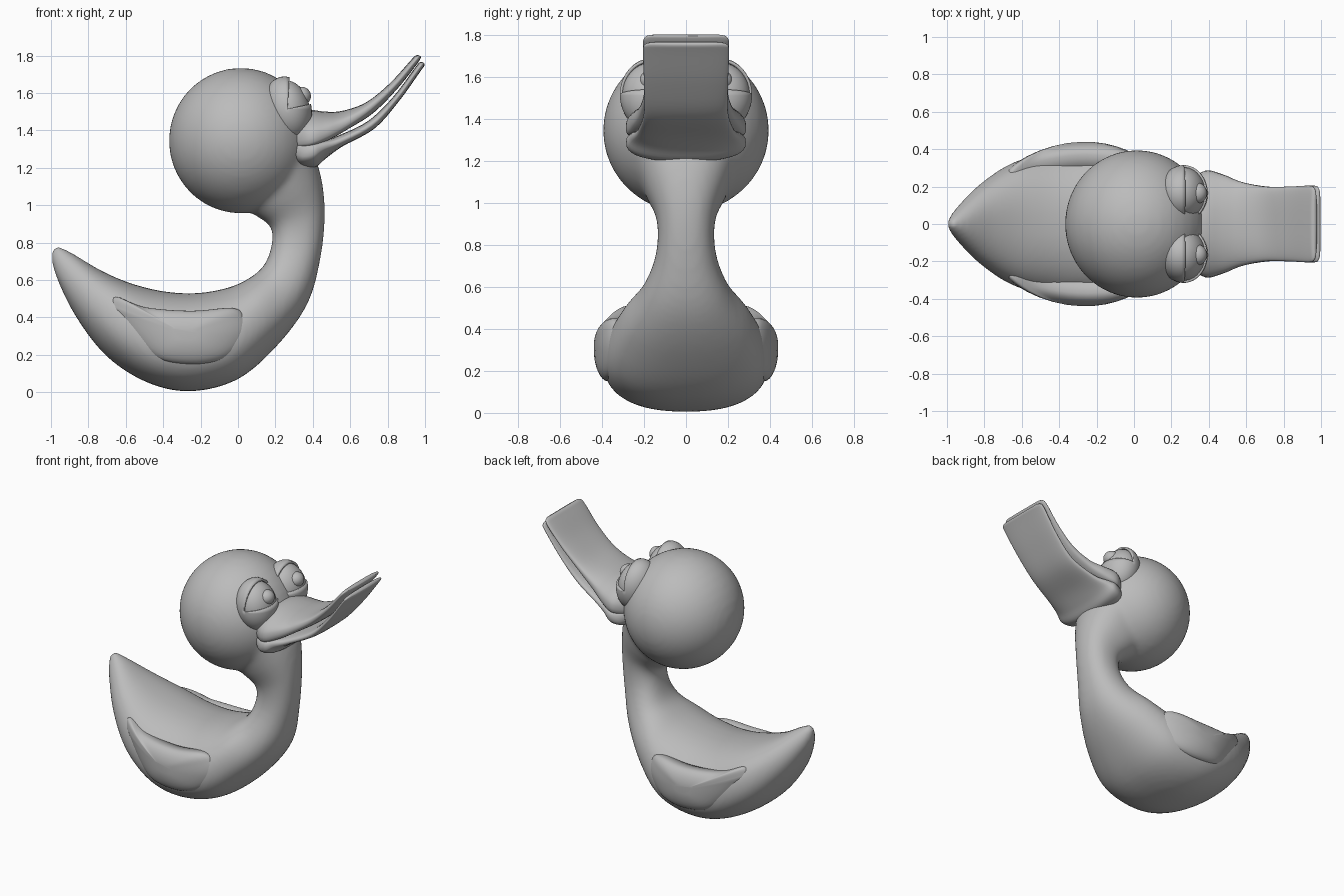
import bpy, bmesh, math
from mathutils import Vector, Matrix

if "Cube" in bpy.data.objects:
    bpy.data.objects.remove(bpy.data.objects["Cube"])

grey = bpy.data.materials.new("plain_grey")
grey.use_nodes = True
grey.diffuse_color = (0.5, 0.5, 0.5, 1)
grey.node_tree.nodes["Principled BSDF"].inputs["Base Color"].default_value = (0.5, 0.5, 0.5, 1)


def finish(name, bm):
    """Turn a bmesh into a smooth object."""
    bmesh.ops.recalc_face_normals(bm, faces=bm.faces)
    mesh = bpy.data.meshes.new(name)
    bm.to_mesh(mesh)
    bm.free()
    mesh.materials.append(grey)
    mesh.shade_smooth()
    obj = bpy.data.objects.new(name, mesh)
    bpy.context.collection.objects.link(obj)
    return obj


def spline(rows, steps):
    """Catmull-Rom through rows of equal length."""
    out = []
    for i in range(len(rows) - 1):
        a, b = rows[max(i - 1, 0)], rows[i]
        c, d = rows[i + 1], rows[min(i + 2, len(rows) - 1)]
        for s in range(steps):
            t = s / steps
            out.append([q + 0.5 * t * (r - p + t * (2 * p - 5 * q + 4 * r - w + t * (3 * (q - r) + w - p)))
                        for p, q, r, w in zip(a, b, c, d)])
    return out + [list(rows[-1])]


def loft(bm, rows, power=1.0, sides=40, steps=5):
    """Row: lower x, z, upper x, z, half width, sideways droop."""
    rings = []
    for lx, lz, ux, uz, w, droop in spline(rows, steps):
        low, up = Vector((lx, 0, lz)), Vector((ux, 0, uz))
        mid, half = (low + up) / 2, (up - low) / 2
        ring = []
        for k in range(sides):
            a = math.tau * k / sides
            c, s = math.cos(a), math.sin(a)
            c = math.copysign(abs(c) ** power, c)
            s = math.copysign(abs(s) ** power, s)
            ring.append(bm.verts.new(mid + half * s + Vector((0, w * c, -droop * c * c))))
        rings.append(ring)
    for a, b in zip(rings, rings[1:]):
        for k in range(sides):
            j = (k + 1) % sides
            bm.faces.new((a[k], a[j], b[j], b[k]))
    bm.faces.new(rings[0])
    bm.faces.new(rings[-1])


def ball(bm, centre, radii, tilt=0):
    """Ellipsoid with its poles on the y axis."""
    m = (Matrix.Translation(centre) @ Matrix.Rotation(tilt, 4, 'Y')
         @ Matrix.Diagonal((*radii, 1)) @ Matrix.Rotation(math.pi / 2, 4, 'X'))
    return bmesh.ops.create_uvsphere(bm, u_segments=36, v_segments=24, radius=1, matrix=m)


# Body, neck and head, fused into one skin
bm = bmesh.new()
loft(bm, [
    (-1.0, 0.76, -0.96, 0.785, 0.02, 0),
    (-0.98, 0.64, -0.88, 0.74, 0.09, 0),
    (-0.87, 0.41, -0.74, 0.655, 0.22, 0),
    (-0.7, 0.19, -0.58, 0.585, 0.33, 0),
    (-0.48, 0.05, -0.4, 0.54, 0.385, 0.02),
    (-0.25, 0.005, -0.22, 0.53, 0.395, 0.02),
    (0.0, 0.07, -0.05, 0.56, 0.38, 0.02),
    (0.21, 0.25, 0.06, 0.61, 0.31, 0),
    (0.37, 0.47, 0.14, 0.68, 0.21, 0),
    (0.44, 0.71, 0.18, 0.79, 0.145, 0),
    (0.465, 0.95, 0.17, 0.89, 0.14, 0),
    (0.445, 1.15, 0.06, 0.98, 0.2, 0),
    (0.39, 1.32, -0.04, 1.2, 0.27, 0)], power=0.88)
ball(bm, (0.015, 0, 1.345), (0.385, 0.395, 0.39))
body = finish("body_and_head", bm)
remesh = body.modifiers.new("fuse", 'REMESH')
remesh.mode = 'VOXEL'
remesh.voxel_size = 0.018
remesh.use_smooth_shade = True
soften = body.modifiers.new("soften", 'SMOOTH')
soften.factor = 0.5
soften.iterations = 12

# Upper and lower bill
bm = bmesh.new()
loft(bm, [
    (0.29, 1.33, 0.29, 1.48, 0.22, 0.06),
    (0.39, 1.34, 0.37, 1.51, 0.285, 0.07),
    (0.48, 1.355, 0.47, 1.5, 0.265, 0.04),
    (0.59, 1.41, 0.56, 1.505, 0.225, 0.02),
    (0.72, 1.49, 0.685, 1.55, 0.2, 0),
    (0.85, 1.62, 0.81, 1.65, 0.2, 0),
    (0.95, 1.745, 0.915, 1.765, 0.205, 0),
    (0.975, 1.782, 0.945, 1.797, 0.195, 0),
    (0.978, 1.795, 0.962, 1.803, 0.165, 0)], power=0.7)
finish("upper_bill", bm)
bm = bmesh.new()
loft(bm, [
    (0.3, 1.23, 0.3, 1.36, 0.23, 0),
    (0.34, 1.205, 0.36, 1.36, 0.27, 0),
    (0.41, 1.2, 0.4, 1.34, 0.285, -0.02),
    (0.47, 1.25, 0.44, 1.34, 0.265, -0.02),
    (0.56, 1.315, 0.53, 1.37, 0.23, 0),
    (0.73, 1.41, 0.695, 1.45, 0.2, 0),
    (0.86, 1.555, 0.83, 1.58, 0.2, 0),
    (0.975, 1.715, 0.945, 1.733, 0.205, 0),
    (0.996, 1.745, 0.97, 1.763, 0.195, 0),
    (0.998, 1.757, 0.985, 1.767, 0.165, 0)], power=0.7)
finish("lower_bill", bm)

# Eyes: ball, pupil and an eyelid with a wedge left open
for side, word in ((1, "left"), (-1, "right")):
    centre = Vector((0.265, side * 0.165, 1.515))
    bm = bmesh.new()
    ball(bm, centre, (0.118, 0.138, 0.155), -0.2)
    ball(bm, centre + Vector((0.075, 0, 0.068)), (0.05, 0.055, 0.05))
    finish(word + "_eyeball", bm)

    bm = bmesh.new()
    ball(bm, (0, 0, 0), (1, 1, 1))
    opening = [f for f in bm.faces
               if 0.08 < math.atan2(f.calc_center_median().z, f.calc_center_median().x) < 1.15]
    bmesh.ops.delete(bm, geom=opening, context='FACES')
    bm.transform(Matrix.Translation(centre) @ Matrix.Rotation(-0.2, 4, 'Y')
                 @ Matrix.Diagonal((0.128, 0.15, 0.175, 1)))
    lid = finish(word + "_eyelid", bm)
    shell = lid.modifiers.new("thickness", 'SOLIDIFY')
    shell.thickness = 0.015

# Wings: a padded outline on each flank
outline = spline([(-0.69, 0.46), (-0.65, 0.51), (-0.5, 0.455), (-0.25, 0.435), (-0.03, 0.45),
                  (0.04, 0.4), (0.06, 0.32), (0.0, 0.23), (-0.1, 0.17), (-0.25, 0.15),
                  (-0.43, 0.18), (-0.57, 0.3), (-0.69, 0.46)], 5)[:-1]
middle = Vector((-0.28, 0.31))


def wing_depth(x):
    """Outer face of the wing, bowed along its length."""
    return 0.435 - 0.55 * (x + 0.25) ** 2


for side, word in ((1, "left"), (-1, "right")):
    bm = bmesh.new()
    rings = []
    levels = [(0.96, -0.14)] + [(math.cos(a), 0.07 * math.sin(a) - 0.065)
                                for a in (i * math.pi / 16 for i in range(8))]
    for size, lift in levels:
        ring = []
        for p in outline:
            q = middle + (Vector(p) - middle) * size
            ring.append(bm.verts.new((q.x, side * (wing_depth(q.x) + lift), q.y)))
        rings.append(ring)
    for a, b in zip(rings, rings[1:]):
        for k in range(len(a)):
            j = (k + 1) % len(a)
            bm.faces.new((a[k], a[j], b[j], b[k]))
    bm.faces.new(rings[0])
    bm.faces.new(rings[-1])
    finish(word + "_wing", bm)
